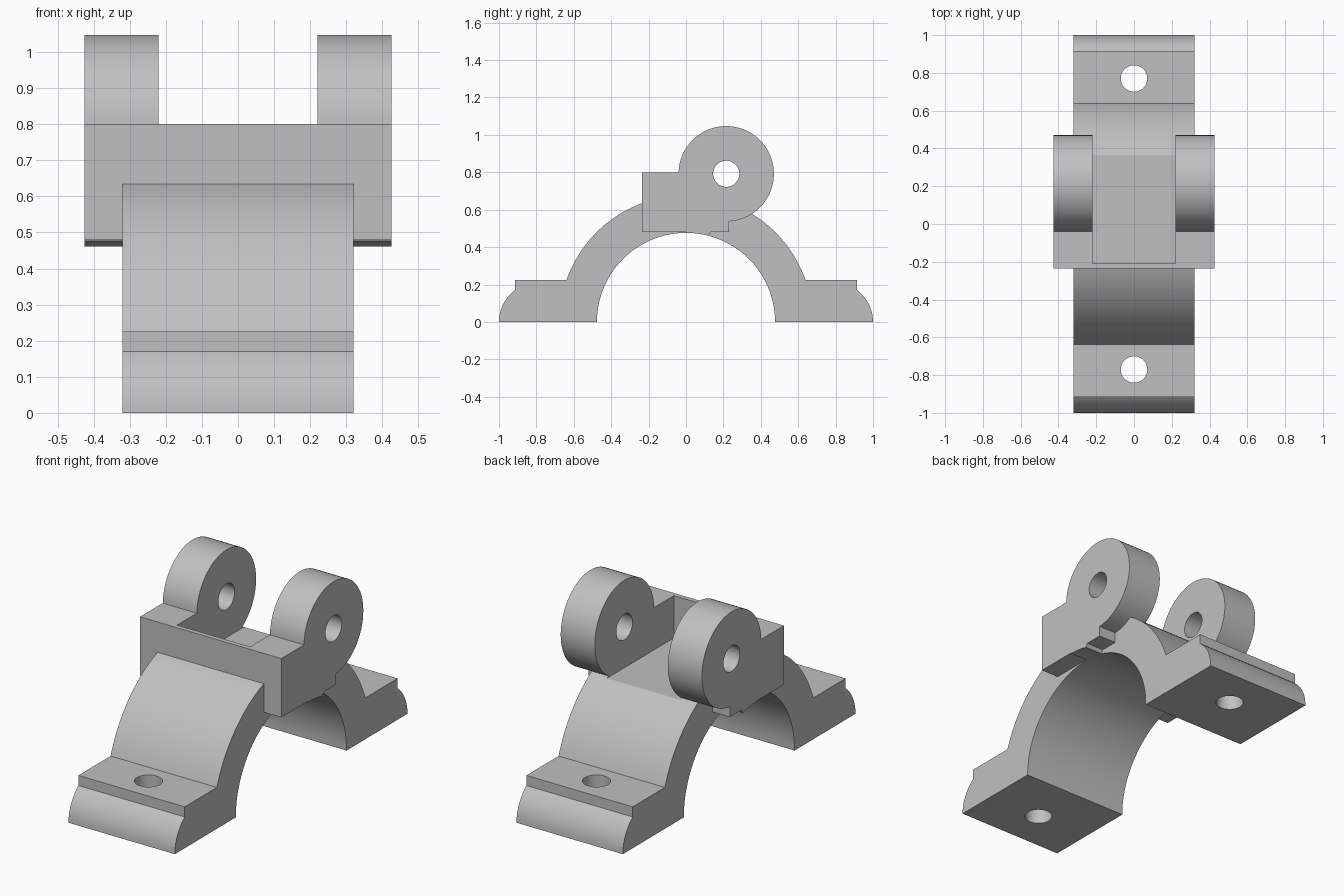
import bpy
import bmesh
from math import sin, cos, pi, radians, sqrt, asin, atan2
from mathutils import Matrix

if "Cube" in bpy.data.objects:
    bpy.data.objects.remove(bpy.data.objects["Cube"], do_unlink=True)

grey = bpy.data.materials.new("plain grey")
grey.use_nodes = True
colour = (0.53, 0.53, 0.53, 1)
grey.diffuse_color = colour
grey.node_tree.nodes["Principled BSDF"].inputs["Base Color"].default_value = colour

BORE, OUTER, HALF = 0.476, 0.677, 0.32
FOOT_TOP, LIP = 0.225, 0.17
PIN_Y, PIN_Z, PIN_R = 0.215, 0.792, 0.255
FRONT, BOTTOM, TOP = -0.235, 0.48, 0.8
INNER_X, OUTER_X = 0.22, 0.425


def arc(cy, cz, r, a0, a1, n):
    return [(cy + r * cos(a0 + (a1 - a0) * i / n), cz + r * sin(a0 + (a1 - a0) * i / n))
            for i in range(n + 1)]


def add_object(name, bm):
    bmesh.ops.recalc_face_normals(bm, faces=bm.faces)
    mesh = bpy.data.meshes.new(name)
    bm.to_mesh(mesh)
    bm.free()
    mesh.materials.append(grey)
    obj = bpy.data.objects.new(name, mesh)
    bpy.context.collection.objects.link(obj)
    return obj


def extrude_profile(name, points, x0, x1):
    bm = bmesh.new()
    face = bm.faces.new([bm.verts.new((x0, y, z)) for y, z in points])
    new = bmesh.ops.extrude_face_region(bm, geom=[face])["geom"]
    verts = [v for v in new if isinstance(v, bmesh.types.BMVert)]
    bmesh.ops.translate(bm, verts=verts, vec=(x1 - x0, 0, 0))
    return add_object(name, bm)


def box(name, x0, x1, y0, y1, z0, z1):
    return extrude_profile(name, [(y0, z0), (y1, z0), (y1, z1), (y0, z1)], x0, x1)


def cylinder(name, radius, depth, location, axis):
    bm = bmesh.new()
    turn = Matrix.Rotation(pi / 2, 4, 'Y') if axis == 'X' else Matrix()
    bmesh.ops.create_cone(bm, cap_ends=True, segments=48, radius1=radius, radius2=radius,
                          depth=depth, matrix=Matrix.Translation(location) @ turn)
    return add_object(name, bm)


def select_only(obj):
    bpy.ops.object.select_all(action='DESELECT')
    obj.select_set(True)
    bpy.context.view_layer.objects.active = obj


def cut(obj, cutter):
    cutter.hide_render = True
    mod = obj.modifiers.new("cut", 'BOOLEAN')
    mod.operation, mod.solver, mod.object = 'DIFFERENCE', 'EXACT', cutter
    select_only(obj)
    bpy.ops.object.modifier_apply(modifier=mod.name)
    bpy.data.objects.remove(cutter, do_unlink=True)


# Saddle arch with two rounded mounting feet
foot_y = sqrt(OUTER ** 2 - FOOT_TOP ** 2)
round_y, round_r = 0.788, 0.212
start = asin(FOOT_TOP / OUTER)
foot = arc(round_y, 0, round_r, 0, atan2(LIP, 0.915 - round_y), 10)
foot += [(0.915, LIP), (0.915, FOOT_TOP)]
foot = foot[:10] + foot[11:]
profile = foot + arc(0, 0, OUTER, start, pi - start, 56)
profile += [(-y, z) for y, z in reversed(foot)]
profile += arc(0, 0, BORE, pi, 0, 64)
arch = extrude_profile("saddle_arch", profile, -HALF, HALF)

# Bolt holes in the feet and the flat pocket between the cheeks
for y in (-0.77, 0.77):
    cut(arch, cylinder("bolt_cutter", 0.07, 1, (0, y, 0), 'Z'))
cut(arch, box("pocket_cutter", -INNER_X, INNER_X, -0.21, 0.365, 0.57, 1))

# Hinge cheeks: block, round knuckle and stepped underside
left_a = pi - asin((TOP - PIN_Z) / PIN_R)
right_a = -pi / 2 + asin((0.23 - PIN_Y) / PIN_R)
cheek = [(FRONT, BOTTOM), (FRONT, TOP)]
cheek += arc(PIN_Y, PIN_Z, PIN_R, left_a, right_a, 56)
cheek += [(0.23, BOTTOM), (0.13, BOTTOM)]
cheek += arc(0, 0, BORE, pi / 2 - asin(0.12 / BORE), pi / 2, 6) + [(0, BOTTOM)]
parts = [arch]
for side, sign in (("left", 1), ("right", -1)):
    obj = extrude_profile(side + "_hinge_cheek", cheek, sign * INNER_X, sign * OUTER_X)
    cut(obj, cylinder("pin_cutter", 0.07, 1, (sign * 0.32, PIN_Y, PIN_Z), 'X'))
    parts.append(obj)

# Thin front plate joining the cheeks
parts.append(box("front_plate", -INNER_X, INNER_X, FRONT, -0.21, 0.5, TOP))

for obj in parts:
    select_only(obj)
    bpy.ops.object.shade_smooth_by_angle(angle=radians(25))
